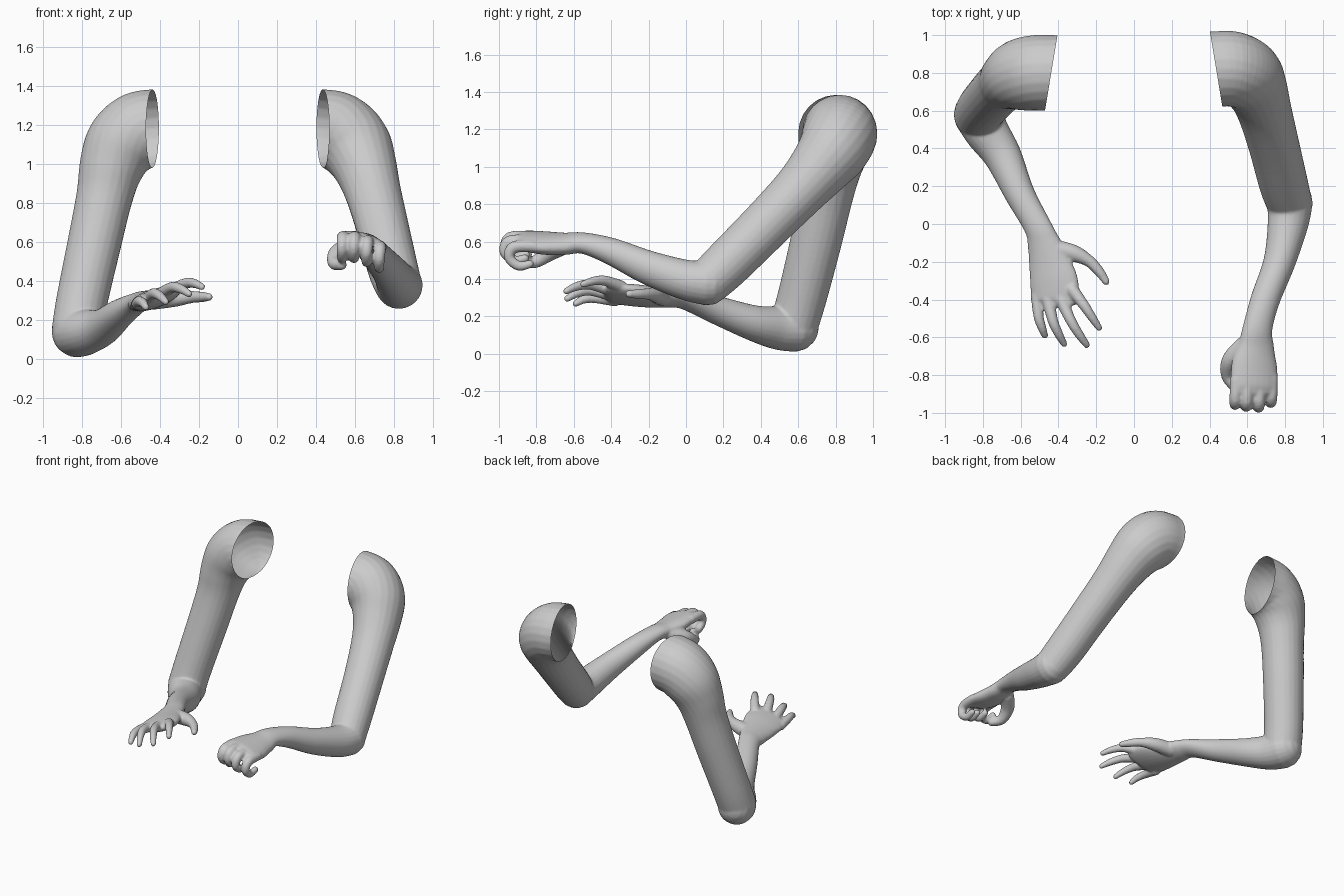
import bpy, bmesh, math
from mathutils import Vector

if "Cube" in bpy.data.objects:
    bpy.data.objects.remove(bpy.data.objects["Cube"])

skin = bpy.data.materials.new("light_grey")
skin.diffuse_color = (0.6, 0.6, 0.6, 1)
skin.use_nodes = True
skin.node_tree.nodes["Principled BSDF"].inputs["Base Color"].default_value = skin.diffuse_color
SIDES = 24


def spline(rows, steps=6):
    """Smooth Catmull-Rom rows of x, y, z, half width, half thickness."""
    pts = [list(r) + [r[3]] * (5 - len(r)) for r in rows]
    pts = [pts[0]] + pts + [pts[-1]]
    out = []
    for i in range(1, len(pts) - 2):
        a, b, c, d = pts[i - 1:i + 3]
        for s in range(steps):
            t = s / steps
            out.append([0.5 * (2 * q + (r - p) * t + (2 * p - 5 * q + 4 * r - u) * t * t
                               + (3 * q - p - 3 * r + u) * t ** 3)
                        for p, q, r, u in zip(a, b, c, d)])
    return out + [pts[-2]]


def tube(bm, rows, side):
    """Round-ended tube with an elliptical section."""
    side = Vector(side)
    path = spline(rows)
    pos = [Vector(p[:3]) for p in path]
    rings = []
    for i, p in enumerate(path):
        t = (pos[min(i + 1, len(pos) - 1)] - pos[max(i - 1, 0)]).normalized()
        rings.append((pos[i], t, p[3], p[4]))

    def cap(ring, sign):
        c, t, a, b = ring
        angles = [math.radians(k) for k in (25, 50, 70, 85)]
        return [(c + t * sign * min(a, b) * math.sin(k), t, a * math.cos(k), b * math.cos(k))
                for k in angles]

    rings = cap(rings[0], -1)[::-1] + rings + cap(rings[-1], 1)
    loops = []
    for c, t, a, b in rings:
        w = (side - t * side.dot(t)).normalized()
        n = t.cross(w)
        loops.append([bm.verts.new(c + w * a * math.cos(k) + n * b * math.sin(k))
                      for k in (2 * math.pi * j / SIDES for j in range(SIDES))])
    for l0, l1 in zip(loops, loops[1:]):
        for j in range(SIDES):
            k = (j + 1) % SIDES
            bm.faces.new((l0[j], l0[k], l1[k], l1[j]))
    bm.faces.new(loops[0][::-1])
    bm.faces.new(loops[-1])


def make_arm(name, sign, upper, lower, hand_side, fingers):
    bm = bmesh.new()
    tube(bm, upper, (0, 1, -1))
    tube(bm, lower, hand_side)
    for f in fingers:
        tube(bm, f, hand_side)
    bmesh.ops.recalc_face_normals(bm, faces=bm.faces)
    me = bpy.data.meshes.new(name)
    bm.to_mesh(me)
    bm.free()
    ob = bpy.data.objects.new(name, me)
    bpy.context.collection.objects.link(ob)

    # fuse the parts into one skin
    rm = ob.modifiers.new("fuse", 'REMESH')
    rm.mode = 'VOXEL'
    rm.voxel_size = 0.008
    sm = ob.modifiers.new("soften", 'SMOOTH')
    sm.factor = 0.5
    sm.iterations = 5
    fused = bpy.data.meshes.new_from_object(
        ob.evaluated_get(bpy.context.evaluated_depsgraph_get()))
    ob.modifiers.clear()
    ob.data = fused

    # cut the shoulder open
    bm = bmesh.new()
    bm.from_mesh(fused)
    co = Vector((sign * 0.435, 0.82, 1.18))
    no = Vector((-sign, -0.165, 0)).normalized()
    top = [v for v in bm.verts if v.co.z > 0.85]
    edges = {e for v in top for e in v.link_edges}
    faces = {f for v in top for f in v.link_faces}
    bmesh.ops.bisect_plane(bm, geom=top + list(edges) + list(faces),
                           plane_co=co, plane_no=no)
    gone = [f for f in bm.faces
            if f.calc_center_median().z > 0.9 and (f.calc_center_median() - co).dot(no) > 0]
    bmesh.ops.delete(bm, geom=gone, context='FACES')
    for f in bm.faces:
        f.smooth = True
        f.material_index = 0
    bm.to_mesh(fused)
    bm.free()
    fused.materials.clear()
    fused.materials.append(skin)


# arm with the curled hand
curled = []
for x, y, z in ((.54, -.885, .635), (.60, -.895, .635), (.665, -.90, .615), (.73, -.875, .585)):
    curled.append([(x, y + .06, z - .01, .032), (x - .003, y - .045, z - .015, .032),
                   (x - .006, y - .07, z - .07, .028), (x - .006, y - .02, z - .115, .026),
                   (x - .003, y + .04, z - .105, .022)])
curled.append([(.58, -.64, .58, .045), (.51, -.72, .545, .045),
               (.495, -.80, .495, .035), (.53, -.86, .485, .028)])
make_arm("arm_with_curled_hand", 1,
         [(.25, .82, 1.19, .2), (.42, .82, 1.185, .2), (.52, .82, 1.165, .2),
          (.60, .785, 1.09, .19), (.65, .71, .99, .165), (.69, .60, .865, .145),
          (.74, .42, .68, .135), (.79, .22, .48, .13), (.82, .12, .385, .122)],
         [(.825, .115, .38, .122), (.815, .0, .395, .108), (.77, -.2, .46, .085, .092),
          (.695, -.4, .548, .078, .072), (.655, -.55, .592, .08, .055),
          (.645, -.65, .588, .1, .055), (.637, -.75, .592, .125, .055),
          (.637, -.85, .602, .128, .048), (.637, -.88, .605, .12, .04)],
         (1, 0, -.28), curled)

# arm with the open hand
spread = [
    [(-.515, -.38, .285, .032), (-.505, -.49, .298, .027), (-.487, -.55, .29, .023), (-.472, -.59, .268, .018)],
    [(-.455, -.40, .315, .034), (-.43, -.51, .338, .028), (-.40, -.58, .325, .024), (-.37, -.635, .295, .018)],
    [(-.385, -.40, .34, .034), (-.335, -.51, .37, .028), (-.29, -.585, .36, .024), (-.25, -.64, .335, .018)],
    [(-.325, -.35, .36, .034), (-.265, -.43, .39, .028), (-.225, -.49, .39, .024), (-.185, -.55, .372, .018)],
    [(-.43, -.13, .305, .05), (-.32, -.155, .315, .045), (-.24, -.195, .32, .032),
     (-.185, -.25, .32, .027), (-.148, -.305, .32, .02)],
]
make_arm("arm_with_open_hand", -1,
         [(-.25, .80, 1.19, .2), (-.42, .80, 1.185, .2), (-.52, .80, 1.165, .2),
          (-.60, .79, 1.09, .19), (-.65, .77, .98, .165), (-.685, .745, .83, .145),
          (-.735, .695, .6, .138), (-.80, .62, .3, .132), (-.825, .575, .15, .13)],
         [(-.825, .58, .14, .13), (-.78, .49, .14, .118), (-.695, .36, .165, .1, .095),
          (-.605, .16, .235, .08, .075), (-.512, -.01, .293, .074, .052),
          (-.478, -.1, .3, .09, .05), (-.45, -.2, .305, .112, .05),
          (-.425, -.3, .315, .132, .047), (-.415, -.39, .322, .13, .038),
          (-.415, -.41, .323, .118, .03)],
         (.95, .15, .28), spread)
